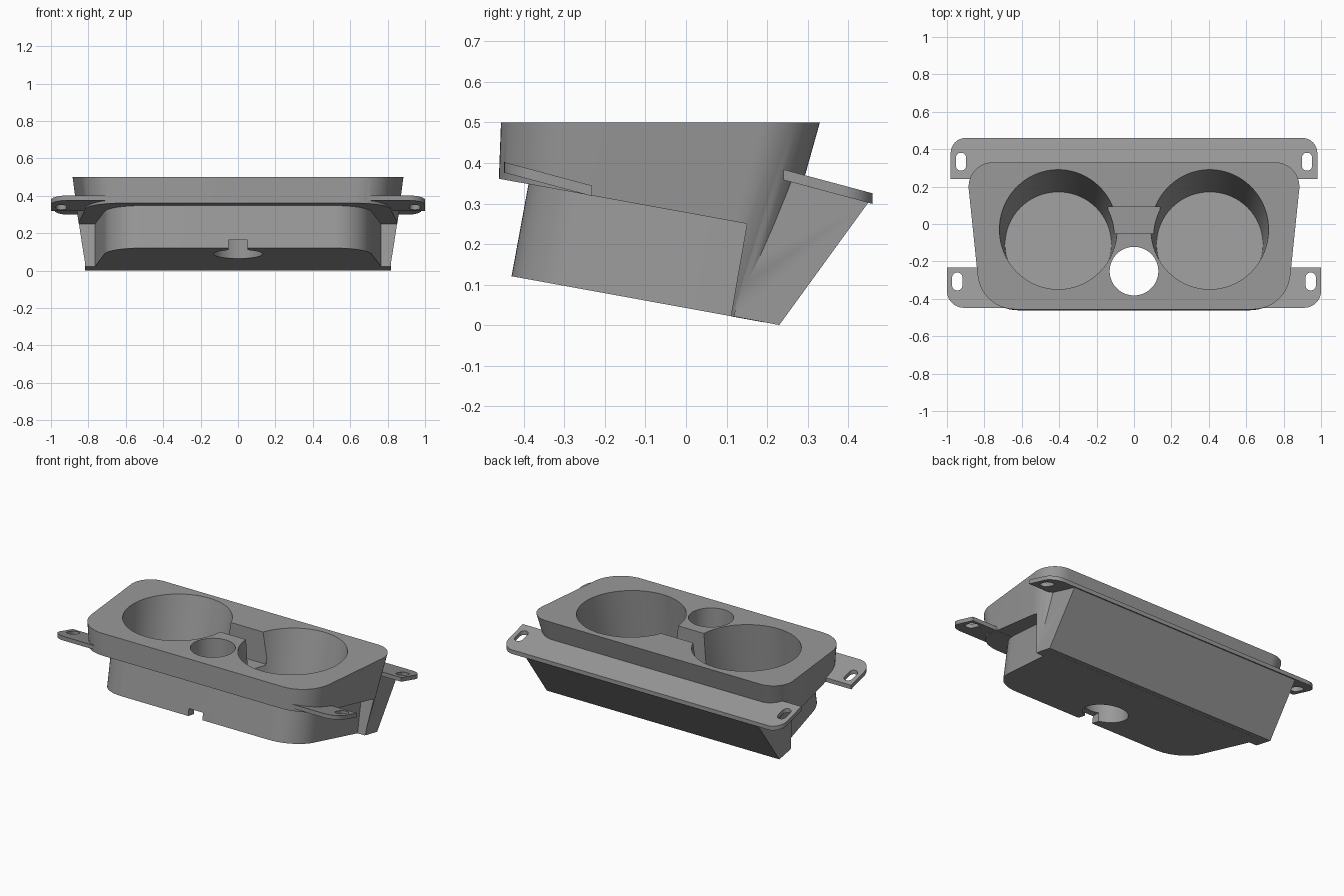
import bpy, bmesh, math
from mathutils import Matrix, Vector

if "Cube" in bpy.data.objects:
    bpy.data.objects.remove(bpy.data.objects["Cube"])

TILT = math.atan(0.182)
grey = bpy.data.materials.new("mid_grey")
grey.diffuse_color = (0.32, 0.32, 0.32, 1)
grey.use_nodes = True
grey.node_tree.nodes["Principled BSDF"].inputs["Base Color"].default_value = grey.diffuse_color


def make(name, bm):
    bmesh.ops.recalc_face_normals(bm, faces=bm.faces)
    me = bpy.data.meshes.new(name)
    bm.to_mesh(me)
    bm.free()
    me.materials.append(grey)
    ob = bpy.data.objects.new(name, me)
    bpy.context.collection.objects.link(ob)
    return ob


def rounded(corners, n=14):
    """Outline from (x, y, radius) corners with filleted corners."""
    pts = []
    for i, (x, y, r) in enumerate(corners):
        p = Vector((x, y))
        if r == 0:
            pts.append(p)
            continue
        a = (Vector(corners[i - 1][:2]) - p).normalized()
        b = (Vector(corners[(i + 1) % len(corners)][:2]) - p).normalized()
        half = a.angle(b) / 2
        c = p + (a + b).normalized() * r / math.sin(half)
        s, e = p + a * r / math.tan(half) - c, p + b * r / math.tan(half) - c
        t0 = math.atan2(s.y, s.x)
        d = (math.atan2(e.y, e.x) - t0 + math.pi) % (2 * math.pi) - math.pi
        pts += [c + Vector((math.cos(t0 + d * k / n), math.sin(t0 + d * k / n))) * r
                for k in range(n + 1)]
    return pts


def loft(name, low, high):
    bm = bmesh.new()
    a = [bm.verts.new(p) for p in low]
    b = [bm.verts.new(p) for p in high]
    n = len(a)
    bm.faces.new(a)
    bm.faces.new(b)
    for i in range(n):
        bm.faces.new((a[i], a[(i + 1) % n], b[(i + 1) % n], b[i]))
    return make(name, bm)


def trapezoid(xf, yf, rf, xb, yb, rb):
    return rounded([(-xf, yf, rf), (xf, yf, rf), (xb, yb, rb), (-xb, yb, rb)])


def prism_x(name, yz, w):
    return loft(name, [(-w, y, z) for y, z in yz], [(w, y, z) for y, z in yz])


def flange(name, outline, y0, z0):
    """Thin plate sloping down to the back."""
    top = [Vector((p.x, p.y, z0 - 0.268 * (p.y - y0))) for p in outline]
    return loft(name, [p - Vector((0, 0, 0.026)) for p in top], top)


def cone(name, base, r1, r2, h, tilt=0.0, seg=96):
    bm = bmesh.new()
    m = Matrix.Translation(base) @ Matrix.Rotation(-tilt, 4, 'X') @ Matrix.Translation((0, 0, h / 2))
    bmesh.ops.create_cone(bm, cap_ends=True, segments=seg, radius1=r1, radius2=r2, depth=h, matrix=m)
    return make(name, bm)


def combine(ob, other, op):
    mod = ob.modifiers.new("bool", 'BOOLEAN')
    mod.operation, mod.object, mod.solver = op, other, 'EXACT'
    bpy.context.view_layer.objects.active = ob
    bpy.ops.object.modifier_apply(modifier=mod.name)
    bpy.data.objects.remove(other)


# Main tapered body, trimmed by the sloping underside
low = trapezoid(0.76, -0.475, 0.2, 0.835, 0.19, 0.13)
high = trapezoid(0.817, -0.456, 0.2, 0.8985, 0.33, 0.13)
body = loft("cup_holder_body", [(p.x, p.y, 0) for p in low], [(p.x, p.y, 0.5) for p in high])
combine(body, prism_x("underside_cut", [(-1, 0.224), (1, -0.14), (1, -0.5), (-1, -0.5)], 2), 'DIFFERENCE')

# Step under the front lip, then the narrower lower housing
combine(body, prism_x("step_cut", [(-1, 0.459), (0.15, 0.25), (0.11, 0.02), (0.07, -0.21), (-1, -0.21)], 2),
        'DIFFERENCE')
base = [Vector((p.x, p.y, 0.0425 - 0.182 * p.y)) for p in trapezoid(0.69, -0.43, 0.2, 0.767, 0.13, 0)]
combine(body, loft("lower_housing", base, [p + Vector((0, 0.046, 0.25)) for p in base]), 'UNION')

# Rear wedge and rear mounting plate
combine(body, prism_x("rear_wedge", [(0.118, 0.0215), (0.23, 0.0005), (0.452, 0.306), (0.26, 0.36), (0.165, 0.27)],
                      0.818), 'UNION')
plate = rounded([(-0.98, 0.24, 0), (0.98, 0.24, 0), (0.98, 0.46, 0.08), (-0.98, 0.46, 0.08)])
combine(body, flange("rear_plate", plate, 0.24, 0.384), 'UNION')

# Front mounting tabs
for s in (-1, 1):
    tab = rounded([(s * 0.66, -0.448, 0), (s * 1.0, -0.448, 0.09), (s * 1.0, -0.232, 0), (s * 0.66, -0.232, 0)])
    combine(body, flange("front_tab", tab, -0.235, 0.345), 'UNION')

# Cup wells and elongated screw slots
for s in (-1, 1):
    combine(body, cone("cup_well", (s * 0.405, -0.108, 0.09), 0.284, 0.322, 0.52, TILT), 'DIFFERENCE')
    for x, y in ((0.945, -0.307), (0.925, 0.333)):
        x *= s
        slot = rounded([(x - 0.0275, y - 0.048, 0.027), (x + 0.0275, y - 0.048, 0.027),
                        (x + 0.0275, y + 0.048, 0.027), (x - 0.0275, y + 0.048, 0.027)], 8)
        combine(body, loft("screw_slot", [(p.x, p.y, 0.2) for p in slot], [(p.x, p.y, 0.48) for p in slot]),
                'DIFFERENCE')

# Channel between the wells, centre bore and cable notch
combine(body, prism_x("channel", [(-0.05, 0.3), (0.09, 0.3), (0.09, 0.6), (-0.05, 0.6)], 0.14), 'DIFFERENCE')
combine(body, cone("centre_bore", (0, -0.252, -0.1), 0.13, 0.13, 0.8), 'DIFFERENCE')
combine(body, prism_x("cable_notch", [(-0.6, 0), (-0.25, 0), (-0.25, 0.165), (-0.6, 0.165)], 0.05), 'DIFFERENCE')

bpy.ops.object.select_all(action='DESELECT')
body.select_set(True)
bpy.context.view_layer.objects.active = body
bpy.ops.object.shade_smooth_by_angle(angle=math.radians(30))
